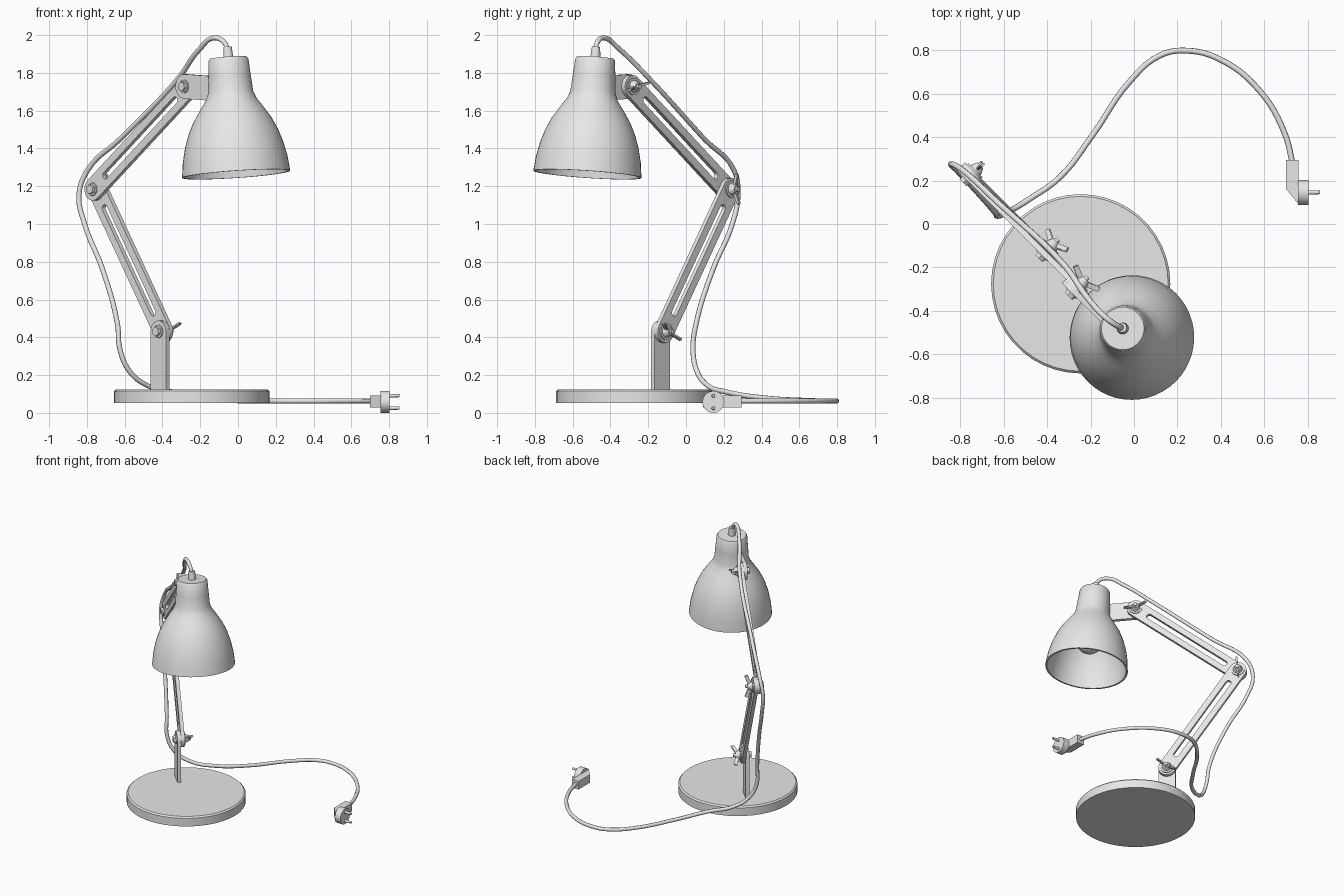
import bpy, bmesh
from math import pi, sin, cos, atan2, hypot, radians
from mathutils import Matrix, Vector

if "Cube" in bpy.data.objects:
    bpy.data.objects.remove(bpy.data.objects["Cube"])

grey = bpy.data.materials.new("plain_grey")
grey.use_nodes = True
grey.diffuse_color = (0.8, 0.8, 0.8, 1)
grey.node_tree.nodes["Principled BSDF"].inputs["Base Color"].default_value = (0.8, 0.8, 0.8, 1)

# The arm lies in a vertical plane turned 45 degrees: x runs along it, y across it
FRAME = Matrix.Rotation(radians(-45), 4, 'Z')
THICK = 0.026
BACK, MID, FRONT = -0.361, -0.387, -0.413     # plate layers across the arm


def on_arm(along, across, z, angle=0):
    """Matrix whose local XY is the arm plane and local Z points to the front."""
    return (FRAME @ Matrix.Translation((along, across, z))
            @ Matrix.Rotation(pi / 2, 4, 'X') @ Matrix.Rotation(angle, 4, 'Z'))


def add(name, data, matrix, angle=35):
    ob = bpy.data.objects.new(name, data)
    bpy.context.collection.objects.link(ob)
    ob.matrix_world = matrix
    data.materials.append(grey)
    bpy.ops.object.select_all(action='DESELECT')
    ob.select_set(True)
    bpy.context.view_layer.objects.active = ob
    if ob.type == 'CURVE':
        bpy.ops.object.convert(target='MESH')
        ob = bpy.context.object
    bpy.ops.object.shade_smooth_by_angle(angle=radians(angle))
    return ob


def lathe(name, profile, matrix, steps=40):
    bm = bmesh.new()
    verts = [bm.verts.new((r, 0, z)) for r, z in profile]
    edges = [bm.edges.new(pair) for pair in zip(verts, verts[1:])]
    bmesh.ops.spin(bm, geom=verts + edges, axis=(0, 0, 1), cent=(0, 0, 0),
                   angle=2 * pi, steps=steps)
    bmesh.ops.remove_doubles(bm, verts=bm.verts, dist=0.0002)
    bmesh.ops.recalc_face_normals(bm, faces=bm.faces)
    mesh = bpy.data.meshes.new(name)
    bm.to_mesh(mesh)
    bm.free()
    return add(name, mesh, matrix)


def disc(name, r0, r1, z0, z1, matrix, steps=24):
    return lathe(name, [(0, z0), (r0, z0), (r1, z1), (0, z1)], matrix, steps)


def plate(name, outlines, depth, matrix):
    """Flat plate; the second outline, if any, is a hole."""
    curve = bpy.data.curves.new(name, 'CURVE')
    curve.dimensions, curve.fill_mode = '2D', 'BOTH'
    curve.extrude = depth / 2
    for pts in outlines:
        spline = curve.splines.new('POLY')
        spline.points.add(len(pts) - 1)
        for p, (x, y) in zip(spline.points, pts):
            p.co = (x, y, 0, 1)
        spline.use_cyclic_u = True
    return add(name, curve, matrix)


def capsule(x0, x1, r, square_end=False, n=10):
    arc = [pi / 2 + pi * i / n for i in range(n + 1)]
    pts = [(x0 + r * cos(t), r * sin(t)) for t in arc]
    if square_end:
        return pts + [(x1, -r), (x1, r)]
    return pts + [(x1 - r * cos(t), -r * sin(t)) for t in arc]


# Base
lathe("base", [(0, 0.053), (0.412, 0.053), (0.412, 0.115), (0.402, 0.125), (0, 0.125)],
      Matrix.Translation((-0.245, -0.275, 0)), 44)

# Post, two slotted arms and the shade bracket
LOWER, ELBOW, UPPER = (-0.197, 0.431), (-0.69, 1.184), (0.022, 1.728)
plate("post", [capsule(0, 0.315, 0.058, True)], THICK,
      on_arm(LOWER[0], MID, LOWER[1], -pi / 2))
for name, p, q, layer in (("lower_arm", LOWER, ELBOW, BACK), ("upper_arm", ELBOW, UPPER, MID)):
    da, dz = q[0] - p[0], q[1] - p[1]
    length = hypot(da, dz)
    plate(name, [capsule(0, length, 0.06), capsule(0.12, length - 0.12, 0.019)], THICK,
          on_arm(p[0], layer, p[1], atan2(dz, da)))
plate("shade_bracket", [capsule(0, 0.2, 0.065, True)], THICK,
      on_arm(UPPER[0], FRONT, UPPER[1], radians(-3)))


# Bolts with hexagonal heads at the front and wing nuts at the back
def joint(name, pos, layer, turn):
    m = on_arm(pos[0], layer + THICK / 2, pos[1], radians(turn))
    m = m @ Matrix.Translation((0, 0, THICK))
    back = -2 * THICK
    disc(name + "_front_washer", 0.036, 0.034, -0.002, 0.006, m)
    disc(name + "_bolt_head", 0.027, 0.025, 0.004, 0.022, m, 6)
    disc(name + "_back_washer", 0.046, 0.046, back - 0.008, back + 0.002, m)
    disc(name + "_nut_hub", 0.02, 0.034, back - 0.038, back - 0.006, m)
    disc(name + "_bolt_end", 0.012, 0.012, back - 0.052, back - 0.03, m, 16)
    bm = bmesh.new()
    for side in (-1, 1):
        bmesh.ops.create_cube(bm, size=1, matrix=Matrix.Translation((side * 0.05, 0, back - 0.036))
                              @ Matrix.Rotation(side * radians(22), 4, 'Y')
                              @ Matrix.Diagonal((0.066, 0.013, 0.026, 1)))
    bmesh.ops.bevel(bm, geom=bm.edges[:], offset=0.004, segments=2, affect='EDGES')
    mesh = bpy.data.meshes.new(name + "_wings")
    bm.to_mesh(mesh)
    bm.free()
    add(name + "_wings", mesh, m)


joint("lower_joint", LOWER, MID, 34)
joint("elbow_joint", ELBOW, MID, 85)
joint("upper_joint", UPPER, FRONT, -15)

# Shade: double-walled bell, slightly tilted
HEAD = (FRAME @ Matrix.Translation((0.303, -0.376, 1.88))
        @ Matrix.Rotation(radians(-5.5), 4, 'Y'))
WALL, RIM = 0.012, -0.62
bell = [(0, 0), (0.098, 0), (0.106, -0.012), (0.113, -0.1), (0.12, -0.185), (0.135, -0.222),
        (0.165, -0.265), (0.207, -0.33), (0.236, -0.39), (0.26, -0.46), (0.278, -0.54), (0.287, RIM)]
lining = [(max(r - WALL, 0), max(z - WALL, RIM)) for r, z in reversed(bell)]
lathe("shade", bell + lining, HEAD, 48)

# Bulb, socket and cord grommet
bulb = [(0.094 * sin(pi * i / 14), -0.4 - 0.094 * cos(pi * i / 14)) for i in range(13)]
lathe("bulb", bulb + [(0.036, -0.28), (0.036, -0.22), (0, -0.22)], HEAD, 28)
disc("socket", 0.05, 0.05, -0.24, -0.01, HEAD)
disc("cord_grommet", 0.027, 0.022, -0.005, 0.058, HEAD)

# Cord
path = [(-.054, -.478, 1.91), (-.07, -.472, 1.957), (-.125, -.435, 1.986), (-.204, -.352, 1.925),
        (-.32, -.19, 1.765), (-.627, .1, 1.447), (-.796, .254, 1.285), (-.842, .275, 1.156),
        (-.812, .245, 1), (-.717, .143, .76), (-.638, .053, .47), (-.625, .037, .336),
        (-.574, .058, .22), (-.48, .115, .145), (-.34, .216, .11), (-.193, .405, .08),
        (-.018, .657, .065), (.12, .775, .063), (.239, .797, .063), (.395, .757, .063),
        (.579, .611, .063), (.694, .414, .063), (.729, .28, .063)]
cord = bpy.data.curves.new("cord", 'CURVE')
cord.dimensions = '3D'
cord.bevel_depth, cord.bevel_resolution, cord.resolution_u = 0.0135, 2, 6
spline = cord.splines.new('BEZIER')
spline.bezier_points.add(len(path) - 1)
for point, co in zip(spline.bezier_points, path):
    point.co = co
    point.handle_left_type = point.handle_right_type = 'AUTO'
add("cord", cord, Matrix.Identity(4), 60)

# Plug: angled grip, round face and two pins
plate("plug_grip", [[(0.7, 0.295), (0.757, 0.295), (0.757, 0.09), (0.7, 0.16)]], 0.062,
      Matrix.Translation((0, 0, 0.06)))
PLUG = Matrix.Translation((0.755, 0.145, 0.058)) @ Matrix.Rotation(pi / 2, 4, 'Y')
disc("plug_face", 0.058, 0.058, 0, 0.048, PLUG)
for name, side in (("upper_pin", -1), ("lower_pin", 1)):
    disc(name, 0.01, 0.008, 0.04, 0.1, PLUG @ Matrix.Translation((side * 0.033, 0, 0)), 12)
